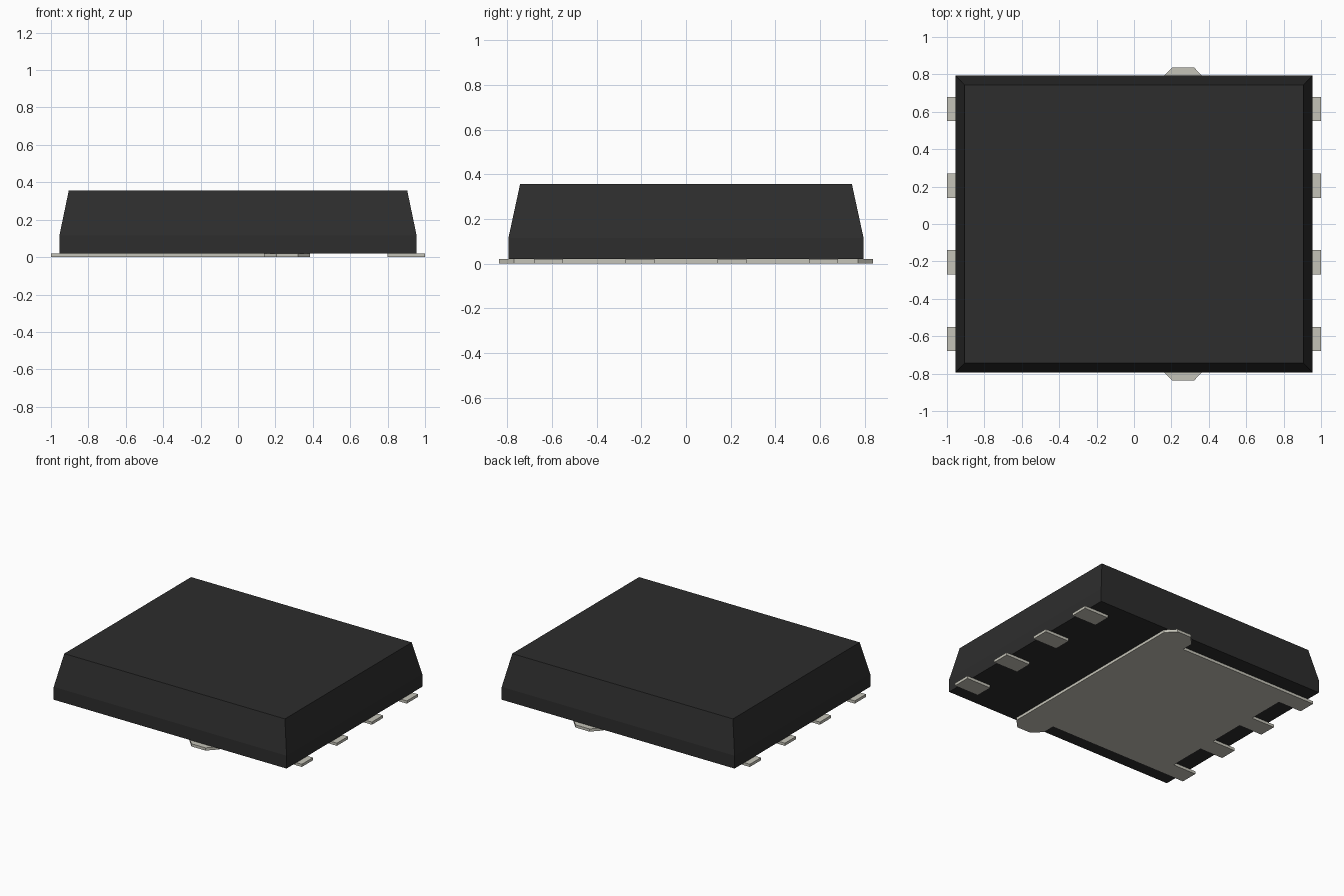
import bpy
import bmesh

cube = bpy.data.objects.get("Cube")
if cube:
    bpy.data.objects.remove(cube, do_unlink=True)


def make_material(name, rgb, roughness):
    mat = bpy.data.materials.new(name)
    mat.use_nodes = True
    color = (*rgb, 1.0)
    mat.diffuse_color = color
    shader = mat.node_tree.nodes["Principled BSDF"]
    shader.inputs["Base Color"].default_value = color
    shader.inputs["Roughness"].default_value = roughness
    return mat


def loft(name, rings, mat):
    """Closed solid through stacked rings of (x, y, z) points."""
    bm = bmesh.new()
    loops = [[bm.verts.new(p) for p in ring] for ring in rings]
    n = len(loops[0])
    for low, high in zip(loops, loops[1:]):
        for i in range(n):
            j = (i + 1) % n
            bm.faces.new((low[i], low[j], high[j], high[i]))
    bm.faces.new(loops[0][::-1])
    bm.faces.new(loops[-1])
    bmesh.ops.recalc_face_normals(bm, faces=bm.faces)
    mesh = bpy.data.meshes.new(name)
    bm.to_mesh(mesh)
    bm.free()
    mesh.materials.append(mat)
    obj = bpy.data.objects.new(name, mesh)
    bpy.context.collection.objects.link(obj)
    return obj


def rectangle(hx, hy, z):
    return [(-hx, -hy, z), (hx, -hy, z), (hx, hy, z), (-hx, hy, z)]


def plate(name, outline, mat):
    return loft(name, [[(x, y, z) for x, y in outline] for z in (0.0, PLATE_TOP)], mat)


PLATE_TOP = 0.02
LEAD_YS = (-0.615, -0.205, 0.205, 0.615)
LEAD_HALF = 0.065

black_plastic = make_material("black plastic", (0.026, 0.026, 0.026), 0.6)
grey_metal = make_material("grey metal", (0.56, 0.55, 0.48), 0.5)

# Moulded body: short upright skirt, then tapered walls to a flat top
loft("body", [rectangle(0.955, 0.795, PLATE_TOP),
              rectangle(0.955, 0.795, 0.115),
              rectangle(0.905, 0.743, 0.355)], black_plastic)

# Separate leads along the +x edge
for i, y in enumerate(LEAD_YS):
    plate(f"lead_{i + 1}", [(0.80, y - LEAD_HALF), (1.0, y - LEAD_HALF),
                            (1.0, y + LEAD_HALF), (0.80, y + LEAD_HALF)], grey_metal)

# Thermal pad: chamfered tabs front and back, four fingers on the -x edge
tab = [(0.385, 0.77), (0.32, 0.838), (0.205, 0.838), (0.14, 0.77), (0.14, 0.68)]
fingers = []
for y in reversed(LEAD_YS):
    fingers += [(-0.81, y + LEAD_HALF), (-1.0, y + LEAD_HALF),
                (-1.0, y - LEAD_HALF), (-0.81, y - LEAD_HALF)]
fingers = fingers[1:-1]  # outer fingers run flush with the pad edges
plate("thermal_pad", tab + fingers + [(x, -y) for x, y in reversed(tab)], grey_metal)
